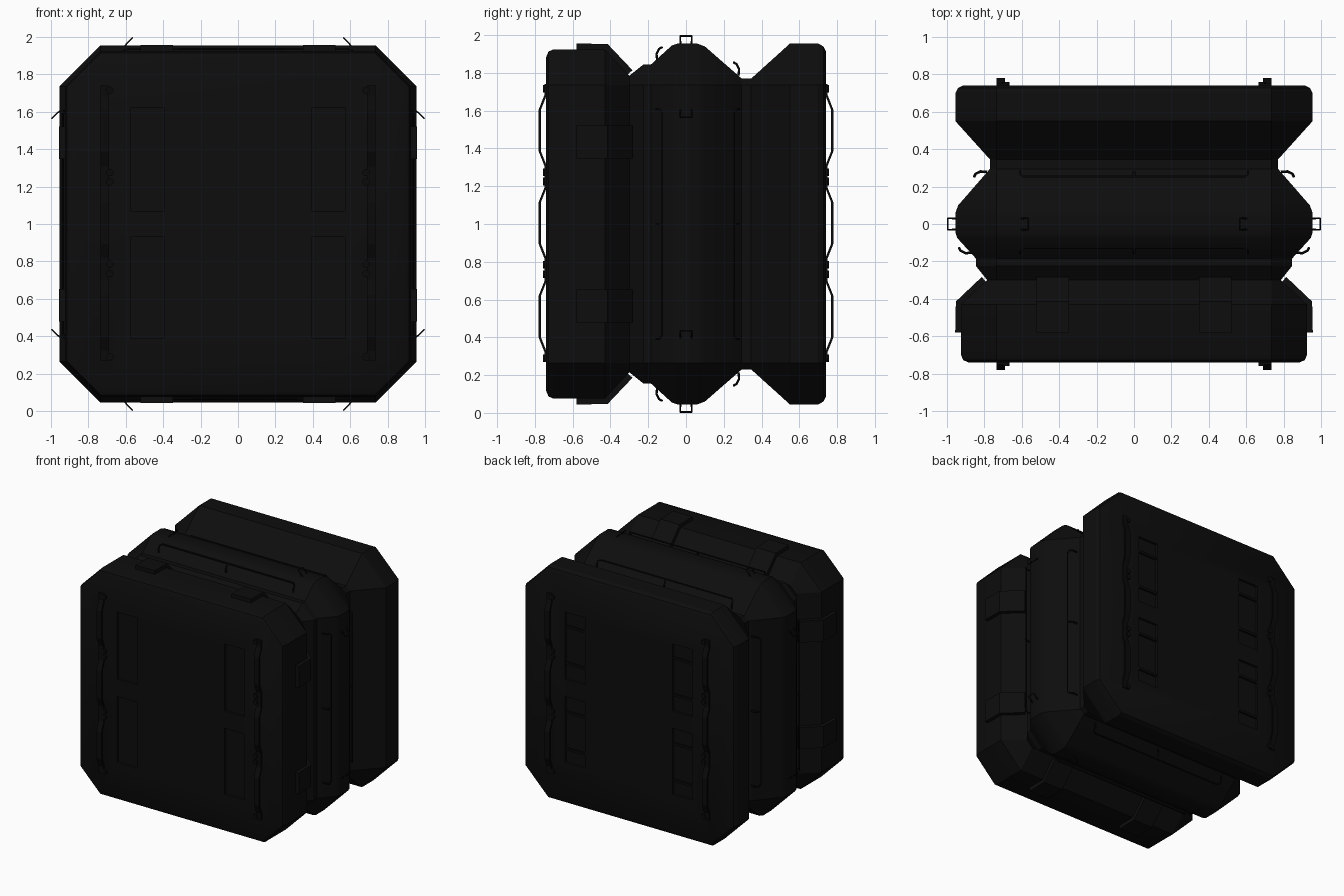
import bpy, bmesh, math
from mathutils import Matrix, Vector

if "Cube" in bpy.data.objects:
    bpy.data.objects.remove(bpy.data.objects["Cube"])


def material(name, value):
    m = bpy.data.materials.new(name)
    m.use_nodes = True
    col = (value, value, value, 1)
    m.diffuse_color = col
    m.node_tree.nodes["Principled BSDF"].inputs["Base Color"].default_value = col
    return m


SHELL = material("near black shell", 0.004)
FITTING = material("black fittings", 0.003)
CORNER = 0.735


def finish(bm, name, mat, matrix=Matrix()):
    bmesh.ops.transform(bm, matrix=matrix, verts=bm.verts)
    bmesh.ops.recalc_face_normals(bm, faces=bm.faces)
    mesh = bpy.data.meshes.new(name)
    bm.to_mesh(mesh)
    bm.free()
    ob = bpy.data.objects.new(name, mesh)
    bpy.context.collection.objects.link(ob)
    mesh.materials.append(mat)
    return ob


def activate(ob):
    bpy.ops.object.select_all(action='DESELECT')
    ob.select_set(True)
    bpy.context.view_layer.objects.active = ob


def strip(name, pts, x, width, thick, mat, matrix):
    """Flat strap following a path in local y-z, thickened along its normal."""
    bm = bmesh.new()
    pts = [Vector(p) for p in pts]
    rows = []
    for i, p in enumerate(pts):
        t = (pts[min(i + 1, len(pts) - 1)] - pts[max(i - 1, 0)]).normalized()
        q = p + Vector((-t.y, t.x)) * thick
        rows.append([bm.verts.new((x + s * width / 2, v.x, v.y))
                     for s, v in ((-1, p), (1, p), (1, q), (-1, q))])
    for a, b in zip(rows, rows[1:]):
        for j in range(4):
            k = (j + 1) % 4
            bm.faces.new((a[j], a[k], b[k], b[j]))
    bm.faces.new(rows[0])
    bm.faces.new(rows[-1])
    return finish(bm, name, mat, matrix)


def wire(name, pts, radius, mat, matrix):
    """Round bar along a path."""
    cu = bpy.data.curves.new(name, 'CURVE')
    cu.dimensions = '3D'
    cu.bevel_depth = radius
    cu.bevel_resolution = 1
    cu.use_fill_caps = True
    sp = cu.splines.new('POLY')
    sp.points.add(len(pts) - 1)
    for p, co in zip(sp.points, pts):
        p.co = (*(matrix @ Vector(co)), 1)
    ob = bpy.data.objects.new(name, cu)
    bpy.context.collection.objects.link(ob)
    cu.materials.append(mat)
    activate(ob)
    bpy.ops.object.convert(target='MESH')


def add_box(bm, lo, hi):
    lo, hi = Vector(lo), Vector(hi)
    m = Matrix.Translation((lo + hi) / 2) @ Matrix.Diagonal((*(hi - lo), 1))
    bmesh.ops.create_cube(bm, size=1, matrix=m)


# Grooved body: chamfered square lofted from front to back
profile = [(-.74, .885), (-.728, .913), (-.70, .925), (-.43, .925), (-.30, .785),
           (-.225, .845), (-.185, .845), (-.075, .945), (-.045, .955), (.06, .955),
           (.10, .94), (.295, .77), (.345, .77), (.55, .955), (.70, .955),
           (.728, .94), (.74, .915)]
bm = bmesh.new()
rings = []
for y, r in profile:
    ring = []
    for k in range(4):
        rot = Matrix.Rotation(k * math.pi / 2, 4, 'Y')
        for s in (-CORNER, CORNER):
            ring.append(bm.verts.new(rot @ Vector((s, y, r))))
    rings.append(ring)
for a, b in zip(rings, rings[1:]):
    for j in range(8):
        k = (j + 1) % 8
        bm.faces.new((a[j], a[k], b[k], b[j]))
bm.faces.new(rings[0])
bm.faces.new(rings[-1])
body = finish(bm, "body", SHELL, Matrix.Translation((0, 0, 1)))

# Recessed panels cut into the front and back
bm = bmesh.new()
for y in (-.74, .74):
    for x in (-.485, .485):
        for lo, hi in ((.39, .93), (1.07, 1.62)):
            add_box(bm, (x - .09, y - .02, lo), (x + .09, y + .02, hi))
cutter = finish(bm, "panel_cutter", SHELL)
cutter.hide_render = True
activate(body)
mod = body.modifiers.new("panels", 'BOOLEAN')
mod.operation = 'DIFFERENCE'
mod.solver = 'EXACT'
mod.object = cutter
bpy.ops.object.modifier_apply(modifier=mod.name)
bpy.data.objects.remove(cutter)
bpy.ops.object.shade_smooth_by_angle(angle=math.radians(28))

# Crossbars in the back panels
bm = bmesh.new()
for x in (-.485, .485):
    for z in (.5, .8, 1.2, 1.5):
        add_box(bm, (x - .09, .715, z - .01), (x + .09, .735, z + .01))
finish(bm, "back_crossbars", FITTING)

# Fittings repeated on the top, bottom, left and right
for k, side in enumerate(("top", "left", "bottom", "right")):
    m = Matrix.Translation((0, 0, 1)) @ Matrix.Rotation(k * math.pi / 2, 4, 'Y')
    for s in (-1, 1):
        strip(side + "_latch_plate", [(-.58, .92), (-.43, .92), (-.31, .79)],
              s * .435, .175, .036, SHELL, m)
        wire(side + "_tie_ring", [(s * .61, -.03, .94), (s * .595, -.03, .965),
                                  (s * .565, -.03, .995), (s * .565, .03, .995),
                                  (s * .595, .03, .965), (s * .61, .03, .94)],
             .005, FITTING, m)
    # Long grab bars lying over the two slopes of the middle ridge
    for y, h, d in ((-.128, .935, -1), (.253, .855, 1)):
        ends = [(.61, y + d * .025, h - .07), (.61, y + d * .028, h - .035),
                (.61, y + d * .015, h - .008), (.59, y, h)]
        path = ends + [(-a, b, c) for a, b, c in reversed(ends)]
        wire(side + "_grab_bar", path, .006, FITTING, m)
        wire(side + "_bar_bracket", [(0, b, c) for _, b, c in ends],
             .007, FITTING, m)

# Wavy vertical rails and their bolts on the front and back
rail = [(.27, .738)]
for c in (.51, 1.005, 1.495):
    rail += [(c - .185, .738), (c - .11, .768), (c + .11, .768), (c + .185, .738)]
rail.append((1.74, .738))
to_front = Matrix.Rotation(math.pi / 2, 4, 'X')
for face, flip in (("front", 1), ("back", -1)):
    m = Matrix.Diagonal((1, flip, 1, 1)) @ to_front
    for x in (-1, 1):
        strip(face + "_rail", rail, x * .712, .045, .012, FITTING, m)
        bm = bmesh.new()
        for z in (.29, .735, .785, 1.225, 1.275, 1.715):
            bmesh.ops.create_cone(bm, cap_ends=True, segments=12, radius1=.02,
                                  radius2=.02, depth=.03,
                                  matrix=Matrix.Translation((x * .685, z, .743)))
        finish(bm, face + "_rail_bolts", FITTING, m)
